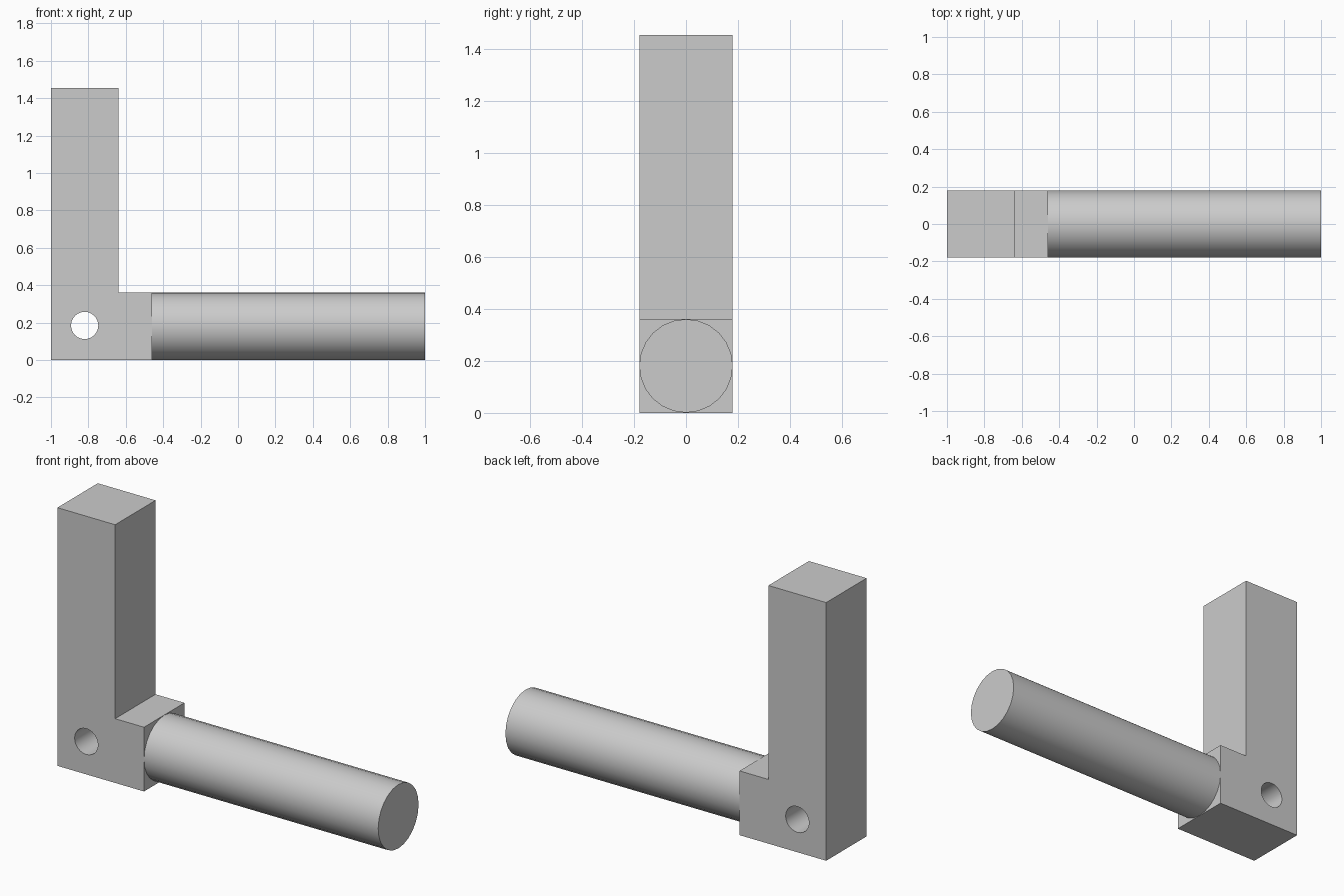
import bpy, bmesh
from math import pi, radians

default = bpy.data.objects.get("Cube")
if default:
    bpy.data.objects.remove(default, do_unlink=True)

HALF = 0.18          # half thickness of the bracket
LEFT, INNER, FOOT = -1.0, -0.64, -0.46
TOP, STEP = 1.455, 0.362

grey = bpy.data.materials.new("plain_grey")
grey.use_nodes = True
colour = (0.6, 0.6, 0.6, 1)
grey.diffuse_color = colour
grey.node_tree.nodes["Principled BSDF"].inputs["Base Color"].default_value = colour


def cylinder(name, radius, depth, centre, rotation, sides):
    bpy.ops.mesh.primitive_cylinder_add(vertices=sides, radius=radius, depth=depth,
                                        location=centre, rotation=rotation)
    obj = bpy.context.object
    obj.name = name
    obj.data.materials.append(grey)
    return obj


# L-shaped bracket: side profile extruded through its thickness
profile = [(LEFT, 0), (FOOT, 0), (FOOT, STEP), (INNER, STEP), (INNER, TOP), (LEFT, TOP)]
bm = bmesh.new()
face = bm.faces.new([bm.verts.new((x, -HALF, z)) for x, z in profile])
extruded = bmesh.ops.extrude_face_region(bm, geom=[face])["geom"]
bmesh.ops.translate(bm, vec=(0, 2 * HALF, 0),
                    verts=[v for v in extruded if isinstance(v, bmesh.types.BMVert)])
bmesh.ops.recalc_face_normals(bm, faces=bm.faces)
mesh = bpy.data.meshes.new("bracket")
bm.to_mesh(mesh)
bm.free()
bracket = bpy.data.objects.new("bracket", mesh)
bpy.context.collection.objects.link(bracket)
mesh.materials.append(grey)

# Pin hole through the corner of the bracket
cutter = cylinder("pin_hole_cutter", 0.073, 1, (-0.82, 0, 0.185), (pi / 2, 0, 0), 24)
cutter.hide_render = True
hole = bracket.modifiers.new("pin_hole", "BOOLEAN")
hole.operation, hole.solver, hole.object = "DIFFERENCE", "EXACT", cutter
bpy.ops.object.select_all(action="DESELECT")
bracket.select_set(True)
bpy.context.view_layer.objects.active = bracket
bpy.ops.object.modifier_apply(modifier=hole.name)
bpy.data.objects.remove(cutter, do_unlink=True)
bpy.ops.object.shade_smooth_by_angle(angle=radians(30))

# Round rod reaching out from the foot
rod = cylinder("rod", HALF, 1 - FOOT, ((1 + FOOT) / 2, 0, 0.181), (0, pi / 2, 0), 24)
bpy.ops.object.shade_smooth_by_angle(angle=radians(30))
